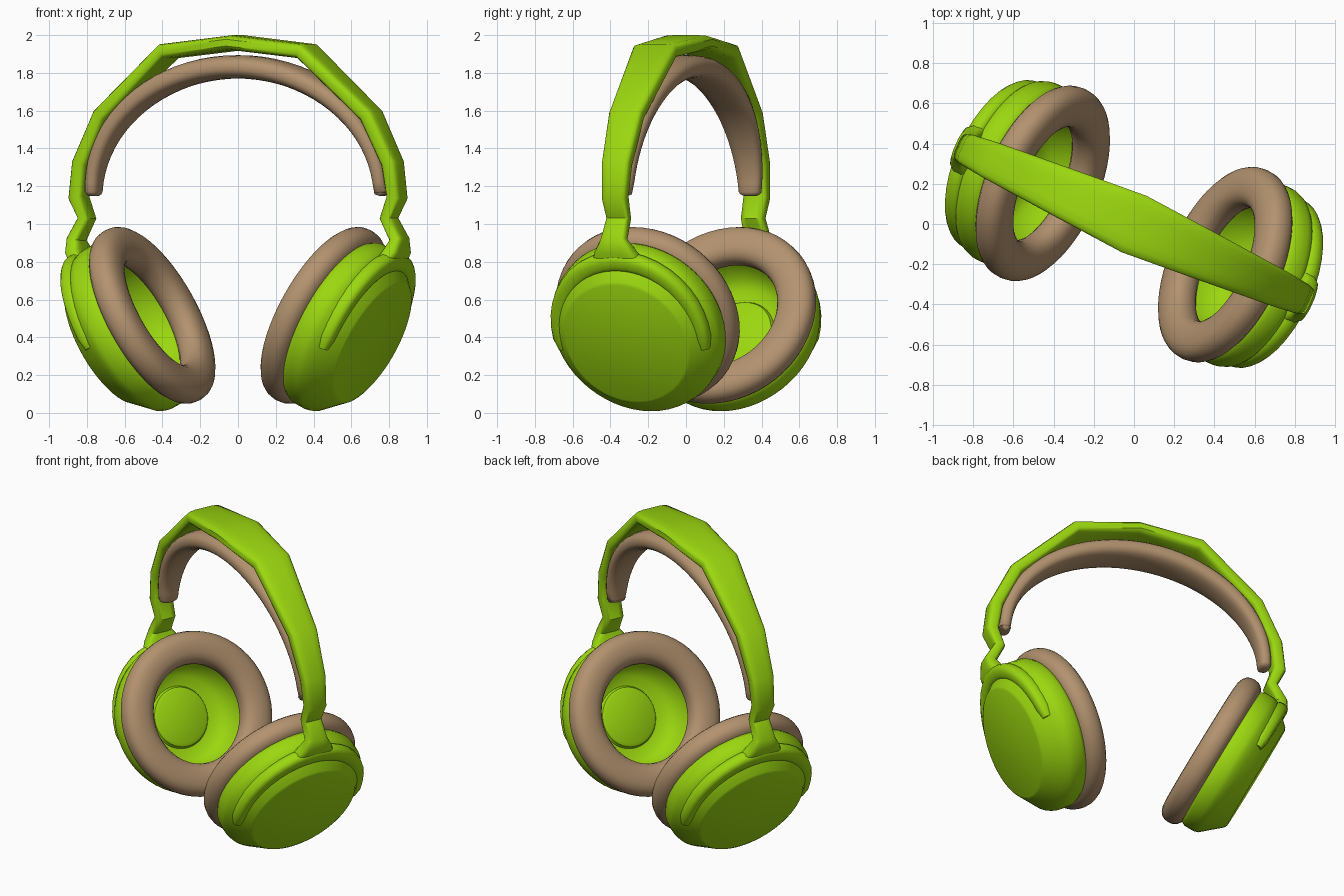
import bpy, bmesh, math
from mathutils import Vector, Matrix

if "Cube" in bpy.data.objects:
    bpy.data.objects.remove(bpy.data.objects["Cube"])

YAW = Matrix.Rotation(math.radians(-24), 4, 'Z')   # whole set is turned on the stand
TILT = math.radians(27.3)                          # cups lean outward at the top
CUP = (0.49, 0.52)                                 # cushion centre: sideways, height


def material(name, rgb):
    m = bpy.data.materials.new(name)
    m.diffuse_color = (*rgb, 1)
    m.use_nodes = True
    m.node_tree.nodes["Principled BSDF"].inputs["Base Color"].default_value = m.diffuse_color
    return m


GREEN = material("lime_green", (0.33, 0.68, 0.005))
BROWN = material("tan_leather", (0.45, 0.29, 0.16))


def finish(name, bm, mat, angle):
    bmesh.ops.transform(bm, matrix=YAW, verts=bm.verts)
    bmesh.ops.recalc_face_normals(bm, faces=bm.faces)
    me = bpy.data.meshes.new(name)
    bm.to_mesh(me)
    bm.free()
    me.materials.append(mat)
    ob = bpy.data.objects.new(name, me)
    bpy.context.collection.objects.link(ob)
    bpy.ops.object.select_all(action='DESELECT')
    ob.select_set(True)
    bpy.context.view_layer.objects.active = ob
    bpy.ops.object.shade_smooth_by_angle(angle=math.radians(angle))
    return ob


def skin(bm, rings, closed=False):
    """Join rings of points with quads; cap both ends unless closed."""
    vs = [[bm.verts.new(p) for p in r] for r in rings]
    n = len(vs[0])
    pairs = list(zip(vs, vs[1:])) + ([(vs[-1], vs[0])] if closed else [])
    for a, b in pairs:
        for i in range(n):
            j = (i + 1) % n
            bm.faces.new((a[i], a[j], b[j], b[i]))
    if not closed:
        bm.faces.new(vs[0])
        bm.faces.new(vs[-1])


def sweep(name, path, sizes, normal, mat, power, sides=16, angle=40):
    """Sweep a rounded-box section (half width along normal, half thickness) on a flat path."""
    bm = bmesh.new()
    normal = normal.normalized()
    rings = []
    for k, p in enumerate(path):
        d0 = (p - path[max(k - 1, 0)]).normalized()
        d1 = (path[min(k + 1, len(path) - 1)] - p).normalized()
        tan = (d0 + d1).normalized()
        side = normal.cross(tan)
        miter = 1 / max(0.75, tan.dot(d1 if d1.length else d0))
        w, h = sizes[k]
        ring = []
        for i in range(sides):
            t = 2 * math.pi * (i + 0.5) / sides
            c, s = math.cos(t), math.sin(t)
            x = math.copysign(abs(c) ** (2 / power), c) * w
            y = math.copysign(abs(s) ** (2 / power), s) * h * miter
            ring.append(p + normal * x + side * y)
        rings.append(ring)
    skin(bm, rings)
    return finish(name, bm, mat, angle)


def cup_point(s, a, v, t):
    """Cup coordinates: a outward along the axis, v front-back, t up the tilted face."""
    c, q = math.cos(TILT), math.sin(TILT)
    return Vector((s * (CUP[0] + a * c + t * q), s * v, CUP[1] - a * q + t * c))


def turned(name, s, profile, mat, closed=False, angle=35, n=56):
    """Lathe of (axis position, radius) rings about the cup axis."""
    bm = bmesh.new()
    skin(bm, [[cup_point(s, a, r * math.cos(2 * math.pi * i / n),
                         r * math.sin(2 * math.pi * i / n)) for i in range(n)]
              for a, r in profile], closed)
    return finish(name, bm, mat, angle)


V = Vector((0, 1, 0))

# headband with its cranked lower ends: sideways, height, half width, half thickness
half = [(0.40, 1.915, 0.125, 0.04), (0.773, 1.575, 0.095, 0.042), (0.897, 1.32, 0.08, 0.042),
        (0.922, 1.14, 0.07, 0.04), (0.875, 1.03, 0.065, 0.032), (0.935, 0.92, 0.07, 0.036),
        (0.925, 0.86, 0.11, 0.045), (0.885, 0.79, 0.15, 0.04)]
band = [(-u, z, w, h) for u, z, w, h in reversed(half)] + [(0, 1.96, 0.155, 0.04)] + half
sweep("headband", [Vector((u, 0, z)) for u, z, w, h in band],
      [(w, h) for u, z, w, h in band], V, GREEN, 4)

# padded lining under the headband, with rounded tips
path, sizes = [], []
N = 40
for k in range(N + 1):
    f = math.radians(-90 + 180 * k / N)
    path.append(Vector((0.835 * math.sin(f), 0, 1.17 + 0.662 * math.cos(f))))
    sizes.append((0.062 + 0.063 * math.cos(f), 0.038 + 0.024 * math.cos(f)))
for drop, scale in ((0.012, 0.88), (0.022, 0.55)):
    for end, idx in ((path[0], 0), (path[-1], len(path))):
        e = Vector((math.copysign(0.835, end.x), 0, 1.17 - drop))
        path.insert(idx, e)
        sizes.insert(idx, (0.062 * scale, 0.038 * scale))
sweep("headband_pad", path, sizes, V, BROWN, 2.6, 20, 60)

for s, side in ((-1, "left"), (1, "right")):
    # ear cup shell: flat outer face, cone bevel, rim, then hollow with a raised driver disc
    turned(side + "_ear_cup", s, [
        (0.330, 0.345), (0.322, 0.362), (0.235, 0.44), (0.20, 0.472), (0.17, 0.481),
        (0.105, 0.481), (0.075, 0.465), (0.055, 0.43),
        (0.055, 0.355), (0.10, 0.345), (0.18, 0.315), (0.225, 0.26), (0.235, 0.195),
        (0.215, 0.185), (0.205, 0.165)], GREEN)

    # soft ring cushion
    ring = []
    for i in range(20):
        t = 2 * math.pi * i / 20
        c, q = math.cos(t), math.sin(t)
        r = 0.412 + 0.103 * math.copysign(abs(c) ** 0.85, c)
        ring.append((0.008 + 0.082 * math.copysign(abs(q) ** 0.85, q), r))
    turned(side + "_ear_cushion", s, ring, BROWN, True, 60)

    # yoke arms hugging the cup from the neck round to both sides
    path, sizes = [], []
    M = 22
    for k in range(M + 1):
        f = math.radians(-10 + 200 * k / M)
        up = max(0, math.sin(f))
        r = 0.41 + 0.03 * up ** 2
        path.append(cup_point(s, 0.238, r * math.cos(f), r * math.sin(f)))
        e = 0.75 if k in (0, M) else 1
        sizes.append((0.046 * e, (0.043 + 0.01 * up) * e))
    axis = cup_point(s, 1, 0, 0) - cup_point(s, 0, 0, 0)
    sweep(side + "_yoke", path, sizes, axis, GREEN, 2.6, 14, 45)
